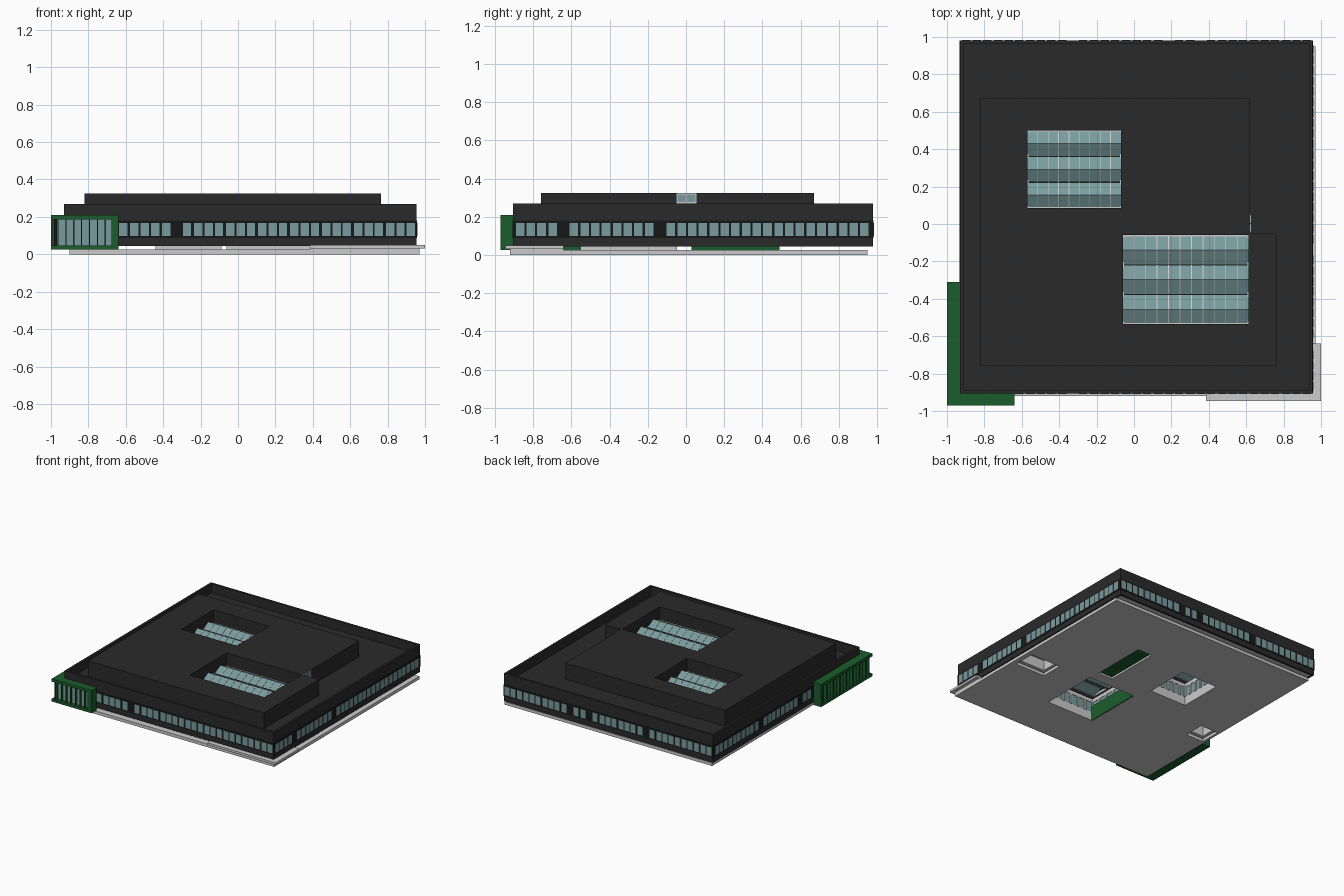
import bpy, bmesh

if "Cube" in bpy.data.objects:
    bpy.data.objects.remove(bpy.data.objects["Cube"])

def mat(name, rgb):
    m = bpy.data.materials.new(name)
    m.diffuse_color = (*rgb, 1)
    m.use_nodes = True
    m.node_tree.nodes["Principled BSDF"].inputs["Base Color"].default_value = m.diffuse_color
    return m

DARK = mat("charcoal", (0.023, 0.023, 0.023))
BLACK = mat("black_frame", (0.008, 0.009, 0.009))
GLASS = mat("glass", (0.19, 0.33, 0.34))
GREEN = mat("green", (0.011, 0.11, 0.025))

def finish(bm, name, material):
    bmesh.ops.recalc_face_normals(bm, faces=bm.faces)
    me = bpy.data.meshes.new(name)
    bm.to_mesh(me)
    bm.free()
    if material:
        me.materials.append(material)
    ob = bpy.data.objects.new(name, me)
    bpy.context.collection.objects.link(ob)
    return ob

def boxes(name, items, material=None):
    """Many boxes in one mesh; each is (x0, x1, y0, y1, z0, z1)."""
    bm = bmesh.new()
    for x0, x1, y0, y1, z0, z1 in items:
        v = [bm.verts.new((x, y, z)) for z in (z0, z1)
             for x, y in ((x0, y0), (x1, y0), (x1, y1), (x0, y1))]
        bm.faces.new(v[:4])
        bm.faces.new(v[4:])
        for i in range(4):
            j = (i + 1) % 4
            bm.faces.new((v[i], v[j], v[j + 4], v[i + 4]))
    return finish(bm, name, material)

def plate(name, solids, holes, z0, z1, material=None):
    """Flat slab: union of rectangles (x0, x1, y0, y1) minus rectangular holes."""
    rects = solids + holes
    xs = sorted({r[i] for r in rects for i in (0, 1)})
    ys = sorted({r[i] for r in rects for i in (2, 3)})
    hit = lambda r, x, y: r[0] < x < r[1] and r[2] < y < r[3]
    bm = bmesh.new()
    for x0, x1 in zip(xs, xs[1:]):
        for y0, y1 in zip(ys, ys[1:]):
            cx, cy = (x0 + x1) / 2, (y0 + y1) / 2
            if any(hit(r, cx, cy) for r in solids) and not any(hit(r, cx, cy) for r in holes):
                bm.faces.new([bm.verts.new((x, y, z0)) for x, y in
                              ((x0, y0), (x1, y0), (x1, y1), (x0, y1))])
    bmesh.ops.remove_doubles(bm, verts=bm.verts, dist=1e-5)
    ext = bmesh.ops.extrude_face_region(bm, geom=bm.faces[:], use_keep_orig=True)
    for v in ext["geom"]:
        if isinstance(v, bmesh.types.BMVert):
            v.co.z = z1
    bmesh.ops.dissolve_limit(bm, angle_limit=0.01, verts=bm.verts, edges=bm.edges)
    return finish(bm, name, material)

def grow(r, d):
    return (r[0] - d, r[1] + d, r[2] - d, r[3] + d)

def sawtooth(name, strips, y0, y1, n, zlow, zhigh, material=None, base=0.01):
    """Ridged roof with n ridges, extruded along x for each (x0, x1)."""
    bm = bmesh.new()
    step = (y1 - y0) / (2 * n)
    prof = [(y0 + i * step, zhigh if i % 2 else zlow) for i in range(2 * n + 1)]
    for x0, x1 in strips:
        rows = [[(bm.verts.new((x, y, z)), bm.verts.new((x, y, z - base))) for y, z in prof]
                for x in (x0, x1)]
        a, b = rows
        for i in range(2 * n):
            bm.faces.new((a[i][0], a[i + 1][0], b[i + 1][0], b[i][0]))
            bm.faces.new((a[i][1], a[i + 1][1], b[i + 1][1], b[i][1]))
            for r in rows:
                bm.faces.new((r[i][0], r[i + 1][0], r[i + 1][1], r[i][1]))
        for i in (0, -1):
            bm.faces.new((a[i][0], b[i][0], b[i][1], a[i][1]))
    return finish(bm, name, material)

BODY = (-0.93, 0.955, -0.905, 0.98)
WELL_A, WELL_B = (-0.57, -0.07, 0.085, 0.50), (-0.06, 0.613, -0.535, -0.06)
COURT_A, COURT_B = (-0.43, -0.10, 0.08, 0.44), (-0.05, 0.38, -0.54, -0.06)
GARDEN = (0.24, 0.37, 0.03, 0.49)
PORCHES = [(0.66, 0.93, -0.26, -0.08), (-0.88, -0.72, -0.25, -0.08)]

# ground slab, raised terrace at the front right corner
plate("ground_slab", [(-0.9, 0.97, -0.92, 0.95)], [COURT_A, COURT_B, GARDEN] + PORCHES, 0, 0.025)
boxes("terrace", [(0.385, 0.97, -0.92, -0.64, 0.025, 0.032), (0.385, 1.0, -0.945, -0.64, 0.032, 0.05)])

# main body: walls with parapet, floor, sunken roof
plate("outer_walls", [BODY], [grow(BODY, -0.018)], 0.045, 0.27, DARK)
plate("floor", [grow(BODY, -0.018)], [COURT_A, COURT_B] + PORCHES, 0.046, 0.056)
plate("roof", [grow(BODY, -0.018)], [WELL_A, WELL_B], 0.185, 0.195, DARK)

# L-shaped upper storey with two skylight wells and a small side window
plate("upper_storey", [(-0.82, 0.62, -0.76, 0.67), (-0.82, 0.765, -0.76, -0.05)],
      [WELL_A, WELL_B], 0.195, 0.325, DARK)
boxes("upper_window_frame", [(0.62, 0.624, -0.05, 0.055, 0.27, 0.323)])
boxes("upper_window_glass", [(0.62, 0.627, y, y + 0.043, 0.277, 0.317) for y in (-0.044, 0.006)], GLASS)

# skylights: ridged glass, glazing bars, edge frames
for tag, w, bars in (("a", WELL_A, 9), ("b", WELL_B, 11)):
    x0, x1, y0, y1 = w
    sawtooth("skylight_glass_" + tag, [(x0, x1)], y0, y1, 3, 0.215, 0.255, GLASS)
    px = (x1 - x0) / bars
    sawtooth("skylight_bars_" + tag, [(x0 + i * px - 0.002, x0 + i * px + 0.002) for i in range(1, bars)],
             y0, y1, 3, 0.218, 0.258, None, 0.004)
    plate("skylight_frame_" + tag, [w], [grow(w, -0.006)], 0.205, 0.222)
    s = (y1 - y0) / 6
    boxes("skylight_gutters_" + tag, [(x0, x1, y0 + i * s - 0.003, y0 + i * s + 0.003, 0.205, 0.219)
                                      for i in (2, 4)], BLACK)

# window band and panes in groups of three on all four sides
plate("window_band", [grow(BODY, 0.002)], [grow(BODY, -0.002)], 0.088, 0.18, BLACK)

def pane_row(start, pitch, lo, hi, skip):
    out = []
    for k in range(-6, 8):
        for j in range(3):
            p = start + k * pitch + j * 0.0555
            if p >= lo and p + 0.045 <= hi and not any(abs(p - s) < 0.02 for s in skip):
                out.append((p, p + 0.045))
    return out

X0, X1, Y0, Y1 = BODY
front = pane_row(-0.235, 0.171, -0.645, 0.95, [-0.35])
back = pane_row(-0.235, 0.171, -0.92, 0.95, [-0.35, 0.165, 0.335])
right = pane_row(-0.045, 0.169, -0.90, 0.97, [-0.665, -0.16])
left = pane_row(-0.045, 0.169, -0.30, 0.97, [-0.16, 0.35])
Z = (0.098, 0.168)
boxes("front_panes", [(a, b, Y0 - 0.004, Y0, *Z) for a, b in front], GLASS)
boxes("back_panes", [(a, b, Y1, Y1 + 0.004, *Z) for a, b in back], GLASS)
boxes("right_panes", [(X1, X1 + 0.004, a, b, *Z) for a, b in right], GLASS)
boxes("left_panes", [(X0 - 0.004, X0, a, b, *Z) for a, b in left], GLASS)

# green corner bay wrapping the front left corner
L_BAY = [(-1.0, -0.64, -0.97, Y0), (-1.0, X0, -0.97, -0.31)]
plate("bay_top", L_BAY, [], 0.187, 0.21, GREEN)
plate("bay_bottom", L_BAY, [], 0.025, 0.047, GREEN)
boxes("bay_end_walls", [(-0.675, -0.64, -0.97, Y0, 0.047, 0.187),
                        (-1.0, X0, -0.335, -0.31, 0.047, 0.187)], GREEN)
boxes("bay_glass", [(-0.97, -0.675, -0.945, -0.935, 0.047, 0.187),
                    (-0.97, -0.96, -0.945, -0.335, 0.047, 0.187)], GLASS)
boxes("bay_fins", [(-0.965 + i * 0.042, -0.959 + i * 0.042, -0.962, -0.945, 0.047, 0.187) for i in range(7)]
      + [(-0.994, -0.97, -0.945 + i * 0.042, -0.935 + i * 0.042, 0.047, 0.187) for i in range(15)], GREEN)
boxes("bay_corner_post", [(-0.985, -0.968, -0.958, -0.94, 0.047, 0.187)], BLACK)

# courtyards reaching from the ground to the roof, with inner windows
for tag, c in (("a", COURT_A), ("b", COURT_B)):
    x0, x1, y0, y1 = c
    plate("court_rim_" + tag, [grow(c, 0.012)], [c], 0.01, 0.07)
    plate("court_lintel_" + tag, [grow(c, 0.012)], [c], 0.155, 0.186)
    plate("court_glass_" + tag, [grow(c, 0.008)], [grow(c, 0.003)], 0.07, 0.155, GLASS)
    n = 6
    posts = []
    for i in range(n + 1):
        x, y = x0 + (x1 - x0) * i / n, y0 + (y1 - y0) * i / n
        posts += [(x - 0.008, x + 0.008, s - 0.006, s + 0.006, 0.07, 0.155) for s in (y0, y1)]
        posts += [(s - 0.006, s + 0.006, y - 0.008, y + 0.008, 0.07, 0.155) for s in (x0, x1)]
    boxes("court_posts_" + tag, posts)
boxes("court_green_wall", [(-0.048, -0.04, -0.54, -0.06, 0.0, 0.12),
                           (-0.04, 0.05, -0.075, -0.065, 0.03, 0.185)], GREEN)

# green tray under the building, porch ceilings
boxes("green_tray", [(*GARDEN, 0.015, 0.046)], GREEN)
boxes("porch_ceilings", [(*p, 0.13, 0.14) for p in PORCHES])
for i, p in enumerate(PORCHES):
    plate("porch_walls_%d" % i, [grow(p, 0.008)], [p], 0.046, 0.14)
